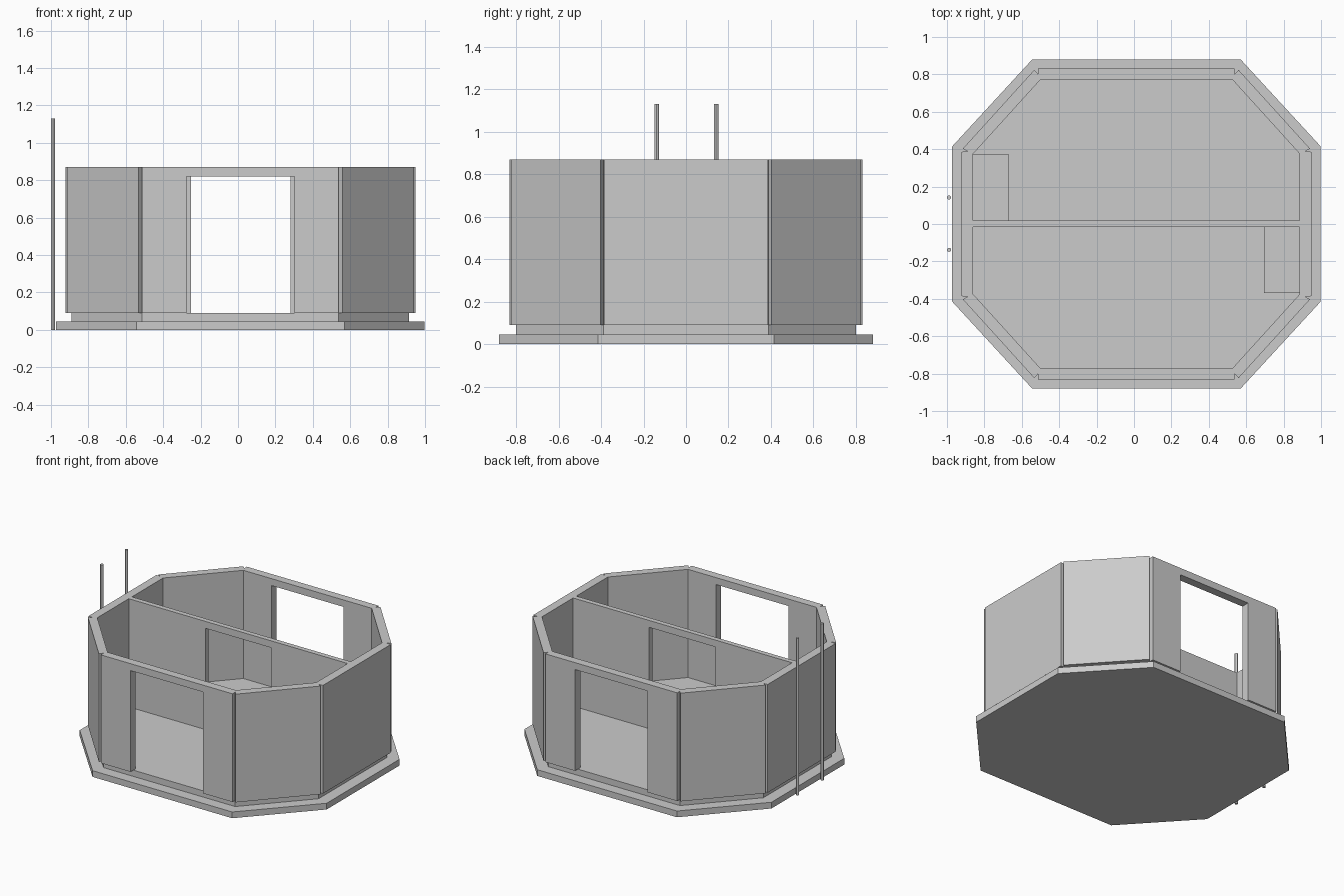
import bpy, bmesh

if "Cube" in bpy.data.objects:
    bpy.data.objects.remove(bpy.data.objects["Cube"])

CX = 0.013                      # the building sits slightly right of centre
FLOOR, TOP, LINTEL = 0.09, 0.87, 0.82

grey = bpy.data.materials.new("light grey")
grey.diffuse_color = (0.6, 0.6, 0.6, 1)
grey.use_nodes = True
grey.node_tree.nodes["Principled BSDF"].inputs["Base Color"].default_value = grey.diffuse_color


def prism(name, pts, z0, z1):
    """Extrude a plan outline, given relative to the building centre."""
    bm = bmesh.new()
    face = bm.faces.new([bm.verts.new((x + CX, y, z0)) for x, y in pts])
    ext = bmesh.ops.extrude_face_region(bm, geom=[face])
    for v in ext["geom"]:
        if isinstance(v, bmesh.types.BMVert):
            v.co.z = z1
    bmesh.ops.recalc_face_normals(bm, faces=bm.faces)
    me = bpy.data.meshes.new(name)
    bm.to_mesh(me)
    bm.free()
    me.materials.append(grey)
    ob = bpy.data.objects.new(name, me)
    bpy.context.collection.objects.link(ob)
    return ob


def rect(x0, x1, y0, y1):
    return [(x0, y0), (x1, y0), (x1, y1), (x0, y1)]


def octagon(a, b):
    """Octagon from the two corners of its upper right diagonal."""
    q = [b, a]
    q += [(-x, y) for x, y in reversed(q)]
    return q + [(-x, -y) for x, y in q]


def cut_doorway(ob, x0, x1, y0, y1):
    cutter = prism("doorway_cutter", rect(x0 - CX, x1 - CX, y0, y1), FLOOR - 0.05, LINTEL)
    cutter.hide_render = True
    mod = ob.modifiers.new("doorway", 'BOOLEAN')
    mod.operation, mod.solver, mod.object = 'DIFFERENCE', 'EXACT', cutter
    bpy.context.view_layer.objects.active = ob
    bpy.ops.object.modifier_apply(modifier=mod.name)
    bpy.data.objects.remove(cutter)


# Corner points shared by the wall panels and the plinth
IN_A, IN_B = (0.512, 0.773), (0.873, 0.375)
NOTCH_A, NOTCH_B = (0.525, 0.80), (0.902, 0.388)

# Stepped foundation
prism("base_slab", octagon((0.557, 0.88), (0.985, 0.415)), 0, 0.045)
prism("floor_plinth", octagon(NOTCH_A, NOTCH_B), 0.045, FLOOR)

# Front and back walls with doorways
long_half = [IN_A, NOTCH_A, (0.525, 0.832)]
long_wall = long_half + [(-x, y) for x, y in reversed(long_half)]
for name, s in (("front_wall", -1), ("back_wall", 1)):
    wall = prism(name, [(x, y * s) for x, y in long_wall], FLOOR, TOP)
    cut_doorway(wall, -0.275, 0.302, min(0.7 * s, 0.9 * s), max(0.7 * s, 0.9 * s))

# Side walls
side_half = [IN_B, NOTCH_B, (0.935, 0.386)]
side_wall = side_half + [(x, -y) for x, y in reversed(side_half)]
for name, s in (("left_wall", -1), ("right_wall", 1)):
    prism(name, [(x * s, y) for x, y in side_wall], FLOOR, TOP)

# Diagonal walls, separated from their neighbours by corner grooves
diagonal = [IN_A, NOTCH_A, (0.546, 0.824), (0.928, 0.403), NOTCH_B, IN_B]
for sx, xn in ((-1, "left"), (1, "right")):
    for sy, yn in ((-1, "front"), (1, "back")):
        prism(f"{yn}_{xn}_diagonal_wall", [(x * sx, y * sy) for x, y in diagonal], FLOOR, TOP)

# Middle partition with its narrower doorway
partition = prism("partition", rect(-0.873, 0.873, -0.016, 0.02), FLOOR, TOP)
cut_doorway(partition, -0.25, 0.28, -0.1, 0.1)

# Low benches in opposite corners
prism("back_bench", rect(-0.873, -0.683, 0.02, 0.375), FLOOR, 0.28)
prism("front_bench", rect(0.683, 0.873, -0.37, -0.016), FLOOR, 0.28)

# Two slim poles standing outside the left wall
for name, y in (("front_pole", -0.138), ("back_pole", 0.142)):
    bpy.ops.mesh.primitive_cylinder_add(vertices=12, radius=0.011, depth=1.13,
                                        location=(-0.989, y, 0.565))
    pole = bpy.context.object
    pole.name = name
    pole.data.materials.append(grey)
    bpy.ops.object.shade_smooth_by_angle()
